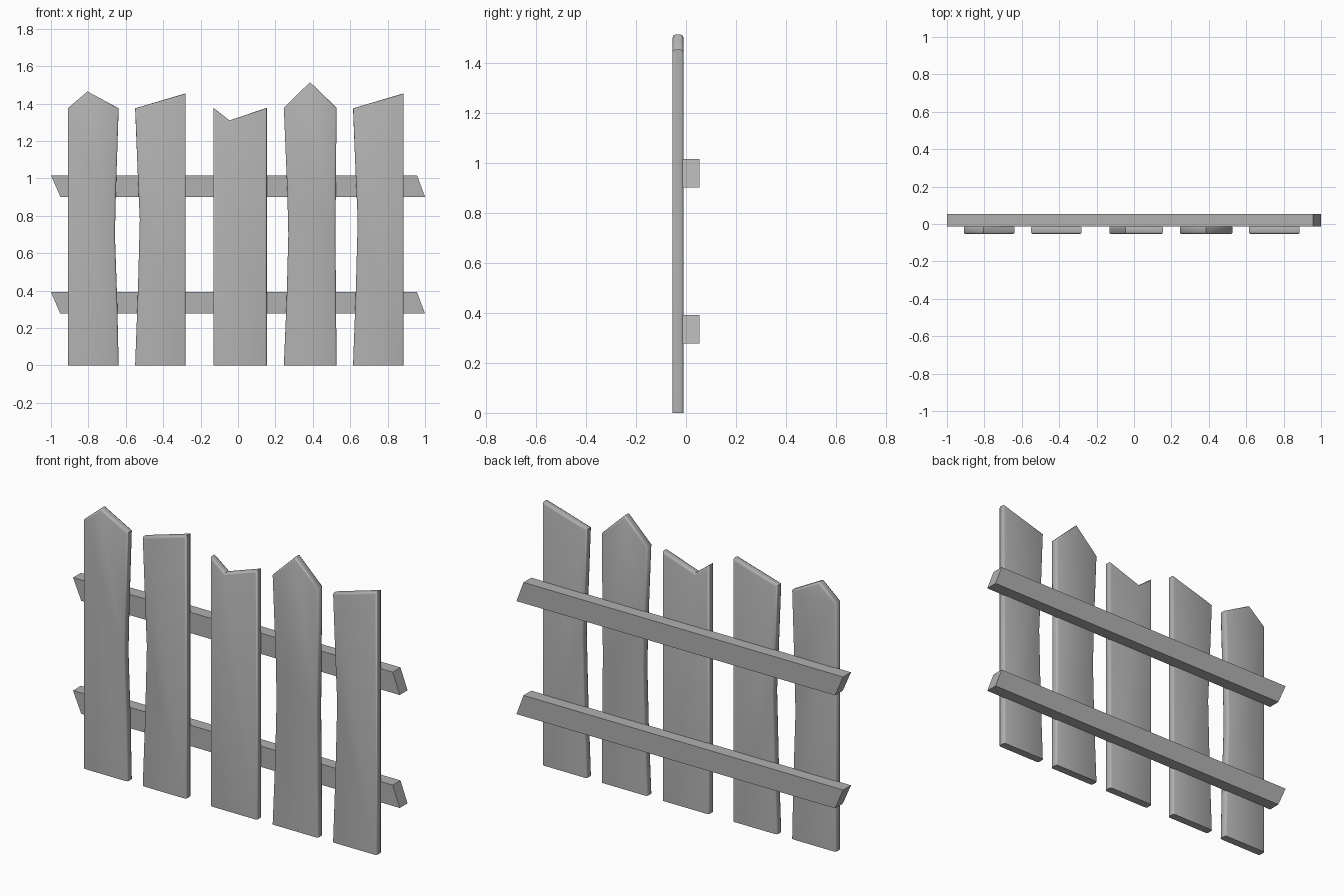
import bpy, bmesh, math

if "Cube" in bpy.data.objects:
    bpy.data.objects.remove(bpy.data.objects["Cube"])

# Dark grey weathered wood
wood = bpy.data.materials.new("grey_wood")
wood.diffuse_color = (.44, .44, .44, 1)
wood.use_nodes = True
wood.node_tree.nodes["Principled BSDF"].inputs["Base Color"].default_value = wood.diffuse_color

def extrude_profile(name, pts, y0, y1, bevel=0.0):
    """Extrude an x-z outline along y, optionally rounding its front and back rims."""
    bm = bmesh.new()
    front = bm.faces.new([bm.verts.new((x, y0, z)) for x, z in pts])
    ext = bmesh.ops.extrude_face_region(bm, geom=[front], use_keep_orig=True)
    for v in [g for g in ext["geom"] if isinstance(g, bmesh.types.BMVert)]:
        v.co.y = y1
    bmesh.ops.recalc_face_normals(bm, faces=bm.faces)
    if bevel:
        # rims only, leaving the sawn bottom flat
        rims = [e for e in bm.edges
                if abs(e.verts[0].co.y - e.verts[1].co.y) < 1e-5
                and max(v.co.z for v in e.verts) > 0.01]
        bmesh.ops.bevel(bm, geom=rims, offset=bevel, segments=2,
                        profile=0.5, affect='EDGES', clamp_overlap=True)
    me = bpy.data.meshes.new(name)
    bm.to_mesh(me)
    bm.free()
    me.materials.append(wood)
    ob = bpy.data.objects.new(name, me)
    bpy.context.collection.objects.link(ob)
    if bevel:
        bpy.ops.object.select_all(action='DESELECT')
        ob.select_set(True)
        bpy.context.view_layer.objects.active = ob
        bpy.ops.object.shade_smooth_by_angle(angle=math.radians(50))
    return ob

# Pickets: outlines run bottom-left, bottom-right, up the right edge, top, down the left edge
pickets = [
    [(-.91, 0), (-.638, 0), (-.646, .35), (-.658, .7), (-.653, .92), (-.638, 1.375),
     (-.805, 1.465), (-.91, 1.375)],
    [(-.55, 0), (-.28, 0), (-.28, 1.455), (-.55, 1.375), (-.535, 1.0),
     (-.525, .78), (-.535, .4)],
    [(-.132, 0), (.154, 0), (.154, 1.378), (-.045, 1.31), (-.132, 1.378)],
    [(.245, 0), (.527, 0), (.521, .7), (.527, 1.378), (.385, 1.515),
     (.245, 1.378), (.264, .92), (.269, .7), (.26, .35)],
    [(.615, 0), (.886, 0), (.886, 1.455), (.615, 1.375), (.63, 1.0),
     (.64, .78), (.63, .4)],
]
for i, outline in enumerate(pickets):
    extrude_profile(f"picket_{i + 1}", outline, -.054, -.010, .01)

# Rails with slanted ends
for name, z in (("lower_rail", .277), ("upper_rail", .902)):
    extrude_profile(name, [(-.95, z), (1, z), (.957, z + .115), (-1, z + .115)],
                    -.014, .054)
